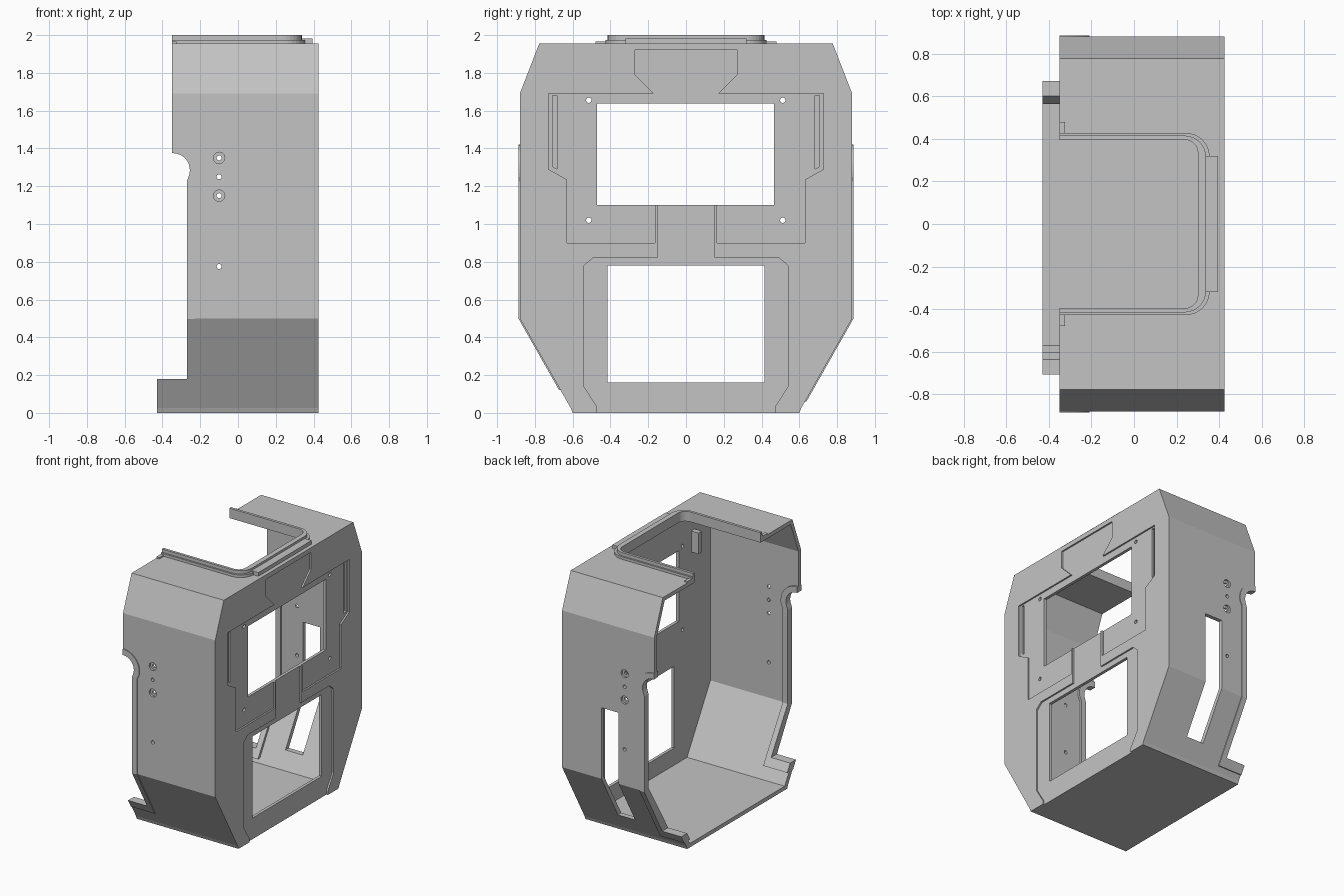
import bpy, bmesh, math
from mathutils import Vector

cube = bpy.data.objects.get("Cube")
if cube:
    bpy.data.objects.remove(cube, do_unlink=True)

grey = bpy.data.materials.new("light grey")
grey.use_nodes = True
colour = (0.55, 0.55, 0.55, 1)
grey.diffuse_color = colour
grey.node_tree.nodes["Principled BSDF"].inputs["Base Color"].default_value = colour


def prism(name, pts, axis, lo, hi):
    """Extrude a 2D outline along an axis; outline is (y,z), (x,z) or (x,y)."""
    def place(p, d):
        return {"x": (d, p[0], p[1]), "y": (p[0], d, p[1]), "z": (p[0], p[1], d)}[axis]
    bm = bmesh.new()
    face = bm.faces.new([bm.verts.new(place(p, lo)) for p in pts])
    new = bmesh.ops.extrude_face_region(bm, geom=[face])["geom"]
    step = Vector(place((0, 0), hi - lo))
    bmesh.ops.translate(bm, verts=[v for v in new if isinstance(v, bmesh.types.BMVert)], vec=step)
    bmesh.ops.recalc_face_normals(bm, faces=bm.faces)
    mesh = bpy.data.meshes.new(name)
    bm.to_mesh(mesh)
    bm.free()
    mesh.materials.append(grey)
    ob = bpy.data.objects.new(name, mesh)
    bpy.context.collection.objects.link(ob)
    return ob


def combine(ob, tools, operation="DIFFERENCE"):
    """Apply booleans with each tool, then drop the tools."""
    for tool in tools:
        mod = ob.modifiers.new("cut", "BOOLEAN")
        mod.operation, mod.solver, mod.object = operation, "EXACT", tool
        bpy.context.view_layer.update()
        graph = bpy.context.evaluated_depsgraph_get()
        mesh = bpy.data.meshes.new_from_object(ob.evaluated_get(graph))
        ob.modifiers.clear()
        ob.data = mesh
        bpy.data.objects.remove(tool, do_unlink=True)
    return ob


def rect(a0, a1, b0, b1):
    return [(a0, b0), (a1, b0), (a1, b1), (a0, b1)]


def arc(cx, cy, r, start, end, n=12):
    steps = [math.radians(start + (end - start) * i / n) for i in range(n + 1)]
    return [(cx + r * math.cos(t), cy + r * math.sin(t)) for t in steps]


def mirrored(half):
    return half + [(-a, b) for a, b in reversed(half)]


def octagon(grow):
    """Body cross-section, grown outward or shrunk by an amount."""
    g = grow
    return mirrored([(0.60 + g, -g), (0.61 + g, 0.025 - g * 0.5), (0.88 + g, 0.5 - g * 0.3),
                     (0.88 + g, 1.69 + g * 0.2), (0.777 + g * 0.7, 1.955 + g)])


def inner_octagon(t):
    return mirrored([(0.60 - t, t), (0.88 - t, 0.5 + t * 0.25),
                     (0.88 - t, 1.69 - t * 0.2), (0.777 - t * 0.7, 1.955 - t)])


def u_shape(w, end, r, back=-0.35):
    """Outline with two rounded corners, open toward the rear."""
    return ([(back, -w)] + arc(end - r, -w + r, r, -90, 0, 8)
            + arc(end - r, w - r, r, 0, 90, 8) + [(back, w)])


def edge_path(r, x, z, foot):
    """Stepped side wall edge with the round notch."""
    return ([(-0.35, 1.285 + r)] + arc(-0.345, 1.285, r, 90, -15)
            + [(x, 1.225), (x, z), (foot, z)])


# Hollow body, open at the rear
body = prism("body_shell", octagon(0), "x", -0.43, 0.425)
cuts = [prism("hollow", inner_octagon(0.03), "x", -0.6, 0.39)]

# Side wall edges, the left foot is lower
for side, lip in ((-1, 0.18), (1, 0.12)):
    lo, hi = sorted((side * 0.001, side * 1.1))
    outline = [(-0.6, 2.2), (-0.35, 2.2)] + edge_path(0.09, -0.27, lip, -0.6)
    cuts.append(prism("edge_cut", outline, "y", lo, hi))

# Windows and screw holes in the face plate
cuts.append(prism("upper_window", rect(-0.47, 0.465, 1.10, 1.637), "x", 0.3, 0.5))
cuts.append(prism("lower_window", rect(-0.415, 0.415, 0.16, 0.78), "x", 0.3, 0.5))
for y in (-0.515, 0.512):
    for z in (1.02, 1.655):
        cuts.append(prism("screw", arc(y, z, 0.014, 0, 345, 23), "x", 0.3, 0.5))

# Shallow recesses on the face plate
upper = mirrored([(0.165, 1.1), (0.165, 0.9), (0.63, 0.9), (0.63, 1.235), (0.728, 1.29),
                  (0.728, 1.69), (0.17, 1.69), (0.27, 1.79), (0.27, 1.92)])
lower = mirrored([(0.47, -0.05), (0.47, 0.03), (0.54, 0.14), (0.54, 0.78),
                  (0.49, 0.822), (0.15, 0.822), (0.15, 1.11)])
cuts.append(prism("upper_recess", upper, "x", 0.413, 0.5))
cuts.append(prism("lower_recess", lower, "x", 0.413, 0.5))
for s in (-1, 1):
    groove = [(s * 0.683, 1.29), (s * 0.706, 1.305), (s * 0.706, 1.68), (s * 0.683, 1.68)]
    cuts.append(prism("groove", groove, "x", 0.4, 0.5))

# Side wall holes with counterbores, and the long slot on the left
for z in (0.775, 1.15, 1.25, 1.35):
    cuts.append(prism("side_hole", arc(-0.1, z, 0.013, 0, 345, 23), "y", -1, 1))
for z in (1.15, 1.35):
    for lo, hi in ((-1, -0.865), (0.865, 1)):
        cuts.append(prism("counterbore", arc(-0.1, z, 0.03, 0, 345, 23), "y", lo, hi))
cuts.append(prism("side_slot", rect(-0.05, 0.095, 0.15, 1.04), "y", 0.5, 1))

# Roof opening
cuts.append(prism("roof_opening", u_shape(0.395, 0.30, 0.06, -0.6), "z", 1.85, 2.2))
combine(body, cuts)

# Raised rims following the side wall edges
for side, name, lip in ((-1, "right_edge_rim", 0.18), (1, "left_edge_rim", 0.12)):
    lo, hi = sorted((side * 0.3, side * 1.1))
    band = edge_path(0.09, -0.27, lip, -0.43)
    band += list(reversed(edge_path(0.135, -0.228, lip - 0.06, -0.43)))
    rim = prism(name, band, "y", lo, hi)
    combine(rim, [prism("skin", octagon(0.006), "x", -0.6, 0.5)], "INTERSECT")
    combine(rim, [prism("core", inner_octagon(0.045), "x", -0.7, 0.6)])

# Stepped collar around the roof opening
for name, w, end, r, lo, hi in (("collar_base", 0.427, 0.355, 0.11, 1.925, 1.975),
                                ("collar_top", 0.415, 0.338, 0.10, 1.97, 2.0)):
    ring = prism(name, u_shape(w, end, r), "z", lo, hi)
    combine(ring, [prism("inside", u_shape(0.395, 0.30, 0.06, -0.6), "z", 1.8, 2.2)])

# Small tabs beside the collar and the inner bracket
prism("collar_front_tab", rect(0.33, 0.395, -0.32, 0.32), "z", 1.94, 1.983)
for s, name in ((-1, "right_collar_tab"), (1, "left_collar_tab")):
    prism(name, rect(-0.35, -0.325, *sorted((s * 0.42, s * 0.48))), "z", 1.93, 1.965)
prism("inner_bracket", rect(0.33, 0.395, -0.66, -0.62), "z", 1.57, 1.73)
